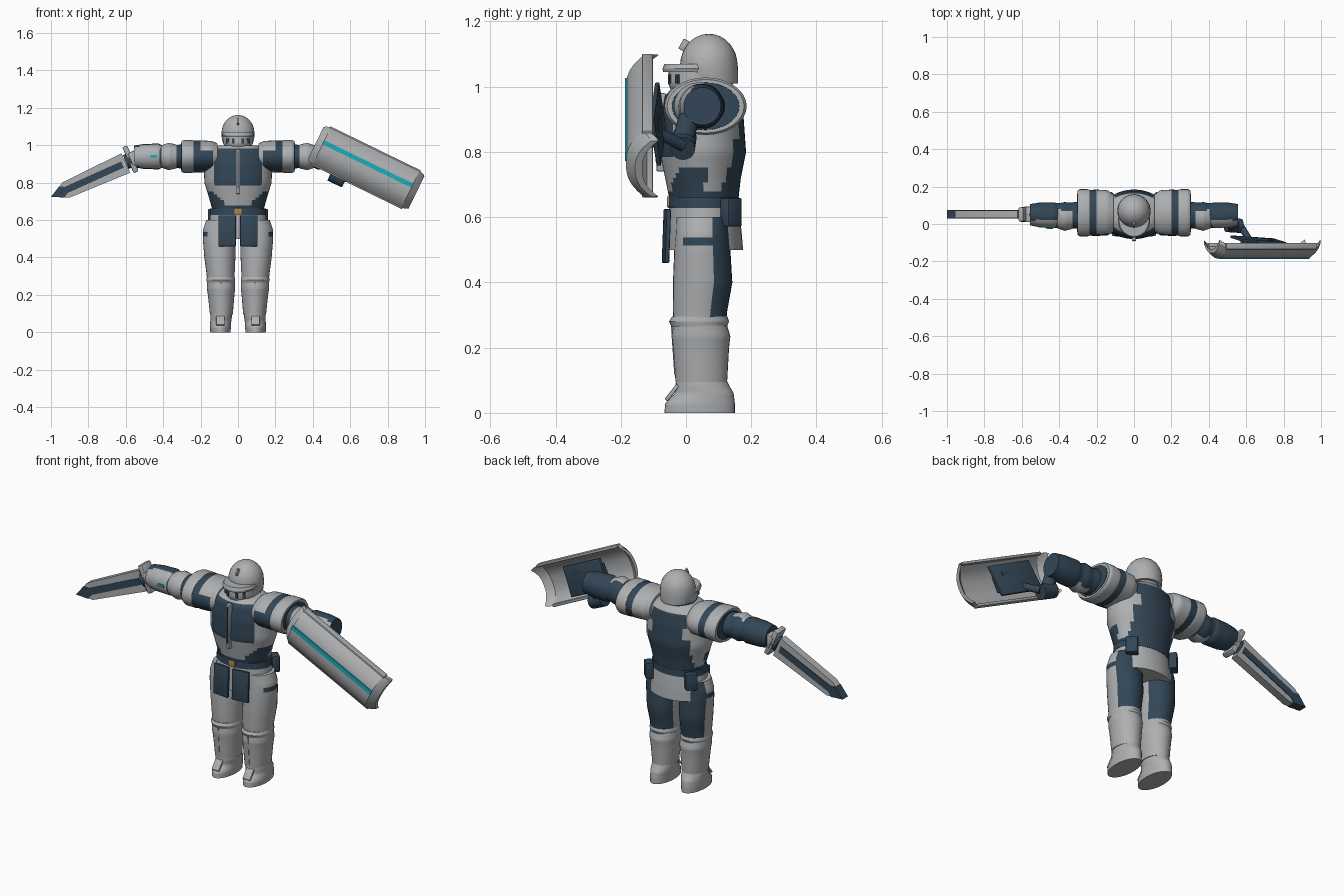
import bpy, bmesh, math
from mathutils import Vector, Matrix

if "Cube" in bpy.data.objects:
    bpy.data.objects.remove(bpy.data.objects["Cube"])


def colour(name, rgb):
    m = bpy.data.materials.new(name)
    m.diffuse_color = (*rgb, 1)
    m.use_nodes = True
    m.node_tree.nodes["Principled BSDF"].inputs["Base Color"].default_value = m.diffuse_color
    return m


GREY = colour("armour grey", (0.42, 0.43, 0.44))
NAVY = colour("dark navy", (0.032, 0.062, 0.095))
CYAN = colour("cyan", (0.01, 0.42, 0.52))
BROWN = colour("buckle brown", (0.42, 0.24, 0.09))


def finish(name, bm, mats, rule=None, angle=40):
    bmesh.ops.recalc_face_normals(bm, faces=bm.faces[:])
    if rule:
        for f in bm.faces:
            f.material_index = int(rule(*f.calc_center_median()))
    me = bpy.data.meshes.new(name)
    bm.to_mesh(me)
    bm.free()
    ob = bpy.data.objects.new(name, me)
    bpy.context.collection.objects.link(ob)
    for m in mats:
        me.materials.append(m)
    bpy.ops.object.select_all(action='DESELECT')
    ob.select_set(True)
    bpy.context.view_layer.objects.active = ob
    bpy.ops.object.shade_smooth_by_angle(angle=math.radians(angle))
    return ob


def loft(name, rings, mats, rule=None, axis='z', n=32, sub=4):
    """Skin ellipses (t, centre a, centre b, radius a, radius b) along an axis."""
    dense = []
    for r0, r1 in zip(rings, rings[1:]):
        for k in range(sub):
            dense.append([p + (q - p) * k / sub for p, q in zip(r0, r1)])
    dense.append(rings[-1])
    bm = bmesh.new()
    loops = []
    for t, a, b, ra, rb in dense:
        loop = []
        for i in range(n):
            w = 2 * math.pi * i / n
            p, q = a + ra * math.cos(w), b + rb * math.sin(w)
            loop.append(bm.verts.new((p, q, t) if axis == 'z' else (t, p, q)))
        loops.append(loop)
    for l0, l1 in zip(loops, loops[1:]):
        for i in range(n):
            j = (i + 1) % n
            bm.faces.new((l0[i], l0[j], l1[j], l1[i]))
    bm.faces.new(loops[0])
    bm.faces.new(loops[-1])
    return finish(name, bm, mats, rule)


def box(name, loc, size, mat, rot=(0, 0, 0), bevel=0.0):
    bm = bmesh.new()
    bmesh.ops.create_cube(bm, size=1)
    bmesh.ops.scale(bm, vec=size, verts=bm.verts)
    if bevel:
        bmesh.ops.bevel(bm, geom=bm.edges[:], offset=bevel, segments=2, affect='EDGES', profile=0.5)
    ob = finish(name, bm, [mat], angle=30)
    ob.location = loc
    ob.rotation_euler = [math.radians(a) for a in rot]
    return ob


def rod(name, p, q, r, mat):
    p, q = Vector(p), Vector(q)
    bm = bmesh.new()
    mtx = Matrix.Translation((p + q) / 2) @ (q - p).to_track_quat('Z', 'Y').to_matrix().to_4x4()
    bmesh.ops.create_cone(bm, cap_ends=True, segments=20, radius1=r, radius2=r, depth=(q - p).length, matrix=mtx)
    return finish(name, bm, [mat])


# Torso: dark waist, chest panels and back panel on grey armour
def torso_rule(x, y, z):
    if z < 0.675:
        return True
    if y > 0.08:
        return abs(x) < (0.125 if z < 0.84 else 0.10) and z < 0.97
    if y < 0.06 and z < 0.75 and abs(x) > 0.13 - (0.75 - z):
        return True
    return y < 0 and 0.79 < z < 0.98 and abs(x) < 0.125


loft("torso", [(.65, 0, .055, .136, .105), (.72, 0, .052, .155, .116), (.80, 0, .052, .18, .132),
               (.90, 0, .05, .182, .127), (.97, 0, .05, .16, .115), (1.0, 0, .05, .10, .09)],
     [GREY, NAVY], torso_rule, n=48, sub=5)
box("chest_ridge", (0, -.076, .86), (.022, .03, .24), GREY, bevel=.005)
box("chest_seam", (0, -.0915, .87), (.006, .004, .2), NAVY)

# Head
loft("collar", [(.96, 0, .05, .1, .095), (1.0, 0, .05, .086, .088)], [NAVY])
loft("face_mask", [(.975, 0, .045, .068, .085), (1.01, 0, .045, .078, .1), (1.05, 0, .045, .078, .098)], [GREY])
loft("helmet_brim", [(1.045, 0, .018, .082, .088), (1.055, 0, .018, .086, .09), (1.07, 0, .02, .08, .086)], [GREY])
dome = [(1.01, 0, .08, .08, .08), (1.05, 0, .07, .089, .09)]
for k in range(1, 9):
    w = math.radians(k * 11.1)
    dome.append((1.065 + .097 * math.sin(w), 0, .07, .088 * math.cos(w), .088 * math.cos(w)))
loft("helmet_dome", dome, [GREY], sub=1)
box("helmet_crest", (0, -.002, 1.125), (.01, .03, .035), GREY, rot=(-30, 0, 0), bevel=.003)
for x in (-.055, -.025, .025, .055):
    box("visor_slot", (x, .045 - .099 * math.sqrt(1 - (x / .08) ** 2), 1.023), (.014, .008, .028), NAVY,
        rot=(0, 0, x * 700))

# Belt, pouches and skirt armour
loft("belt", [(.628, 0, .055, .151, .108), (.662, 0, .055, .149, .107)], [NAVY])
box("buckle", (0, -.053, .647), (.04, .012, .034), BROWN, bevel=.003)
loft("hip_skirt", [(.50, 0, .058, .158, .117), (.56, 0, .056, .156, .114), (.63, 0, .055, .149, .106)], [GREY])
for s in (-1, 1):
    box("hip_pouch", (s * .128, .138, .615), (.06, .04, .088), NAVY, rot=(0, 0, -s * 45), bevel=.006)
    box("front_tasset", (s * .058, -.06, .542), (.094, .014, .165), NAVY, rot=(-2, 0, s * 6), bevel=.004)

# Legs
for s in (-1, 1):
    loft("thigh", [(.26, s * .092, .042, .072, .08), (.31, s * .093, .043, .075, .083),
                   (.40, s * .097, .051, .083, .091), (.50, s * .1, .05, .088, .086),
                   (.55, s * .1, .05, .087, .082), (.60, s * .09, .05, .08, .08)], [GREY, NAVY],
         lambda x, y, z: y > .08 and z > .28 or (.51 < z < .54 and y > -.01 and abs(x) > .12))
    loft("knee_cap", [(.265, s * .092, .04, .074, .085), (.28, s * .092, .04, .077, .092),
                      (.295, s * .092, .042, .074, .085)], [GREY])
    loft("shin_guard", [(.095, s * .089, .047, .061, .079), (.20, s * .09, .046, .071, .086),
                        (.235, s * .091, .046, .076, .09), (.272, s * .091, .043, .075, .082)], [GREY])
    box("shin_ridge", (s * .09, -.037, .19), (.005, .008, .15), GREY, rot=(4, 0, 0))
    loft("boot", [(0, s * .094, .042, .054, .108), (.028, s * .094, .043, .056, .107),
                  (.06, s * .092, .056, .056, .09), (.085, s * .09, .05, .058, .082),
                  (.11, s * .089, .045, .056, .075)], [GREY])
    box("boot_toe_plate", (s * .094, -.043, .062), (.045, .012, .06), GREY, rot=(-38, 0, 0), bevel=.004)

# Arms, held straight out along x
for s in (-1, 1):
    def arm(name, rings, rule=None, mats=(GREY, NAVY)):
        loft(name, [(s * t, cy, .94, ry, rz) for t, cy, ry, rz in rings], mats, rule, axis='x')

    arm("shoulder_pad", [(.11, .058, .10, .07), (.14, .06, .12, .083), (.2, .06, .124, .086), (.24, .06, .122, .085)],
        lambda x, y, z: abs(x) > .2 or (abs(x) > .13 and y < .02 and z < .97))
    arm("shoulder_band", [(.238, .06, .124, .086), (.25, .06, .126, .088), (.29, .06, .126, .088),
                          (.302, .06, .118, .082)])
    arm("shoulder_lining", [(.295, .06, .105, .074), (.304, .06, .103, .072)], mats=[NAVY])
    arm("upper_arm", [(.28, .048, .074, .066), (.35, .045, .068, .06), (.42, .045, .066, .06)], mats=[NAVY])
    arm("elbow_guard", [(.33, .043, .069, .064), (.37, .04, .077, .073), (.41, .043, .066, .06)],
        lambda x, y, z: y > .075)
    arm("forearm", [(.405, .047, .06, .06), (.425, .047, .069, .069), (.50, .048, .067, .067), (.555, .05, .057, .058)],
        lambda x, y, z: y > .02 or abs(x) > .554)
rod("left_fist", (-.54, .05, .935), (-.6, .05, .91), .04, NAVY)
box("wrist_light", (-.45, -.022, .94), (.035, .008, .014), CYAN)
rod("right_wrist", (.52, .01, .91), (.535, -.01, .83), .032, NAVY)
rod("right_fist", (.495, -.005, .845), (.57, -.01, .81), .038, NAVY)


# Sword: flat pointed blade with a dark centre strip
def blade(name, outline, half, mat):
    bm = bmesh.new()
    ax, up = Vector((-.9115, 0, -.4115)), Vector((-.4115, 0, .9115))
    base = Vector((-.6, .052, .905))
    rows = [[bm.verts.new(base + ax * a + up * b + Vector((0, d, 0))) for a, b in outline] for d in (-half, half)]
    bm.faces.new(rows[0])
    bm.faces.new(rows[1])
    for i in range(len(outline)):
        j = (i + 1) % len(outline)
        bm.faces.new((rows[0][i], rows[0][j], rows[1][j], rows[1][i]))
    return finish(name, bm, [mat])


blade("blade", [(0, .057), (.35, .045), (.438, 0), (.35, -.045), (0, -.057)], .020, GREY)
blade("blade_strip", [(.02, .018), (.35, .018), (.375, .033), (.439, 0), (.375, -.033), (.35, -.018), (.02, -.018)],
      .0235, NAVY)
box("sword_guard", (-.575, .052, .925), (.028, .075, .15), GREY, rot=(0, -24, 0), bevel=.005)
box("guard_collar", (-.558, .052, .93), (.04, .085, .075), GREY, rot=(0, -24, 0), bevel=.008)

# Shield: curved plate with bent ends, tilted in the front plane
TILT = 26
U = Vector((math.cos(math.radians(TILT)), 0, -math.sin(math.radians(TILT))))
V = Vector((-U.z, 0, U.x))
CENTRE = Vector((.685, 0, .88))
bm = bmesh.new()
us = [-1, -.98, -.94, -.88, -.5, 0, .5, .88, .94, .98, 1]
vs = [k / 8 for k in range(-8, 9)]
skins = []
for depth in (0, .022):
    grid = []
    for u in us:
        end = max(0, (abs(u) - .88) / .12)
        row = []
        for v in vs:
            p = CENTRE + U * (u * .3) + V * (v * .108 * (1 - .12 * end ** 3))
            p.y = -.184 + .05 * abs(v) ** 2.5 + .028 * end + depth
            row.append(bm.verts.new(p))
        grid.append(row)
    for i in range(len(us) - 1):
        for j in range(len(vs) - 1):
            bm.faces.new((grid[i][j], grid[i + 1][j], grid[i + 1][j + 1], grid[i][j + 1]))
    skins.append(grid)
rims = [[r[0] for r in g] + g[-1][1:] + [r[-1] for r in reversed(g[:-1])] + list(reversed(g[0][1:-1])) for g in skins]
for i in range(len(rims[0])):
    j = (i + 1) % len(rims[0])
    bm.faces.new((rims[0][i], rims[0][j], rims[1][j], rims[1][i]))
finish("shield", bm, [GREY], angle=25)
stripe = CENTRE + V * .022
box("shield_stripe", (stripe.x, -.1825, stripe.z), (.53, .008, .024), CYAN, rot=(0, TILT, 0))
for s in (-1, 1):
    edge = CENTRE + V * (s * .108)
    box("shield_side_rim", (edge.x, -.118, edge.z), (.54, .034, .014), GREY, rot=(0, TILT, 0), bevel=.004)
box("shield_back_panel", (.665, -.086, .885), (.26, .014, .16), NAVY, rot=(6, TILT, -4), bevel=.003)
box("shield_mount", (.66, -.12, .885), (.16, .07, .08), NAVY, rot=(0, TILT, 0))
rod("shield_grip", (.57, -.01, .82), (.62, -.09, .86), .018, NAVY)
